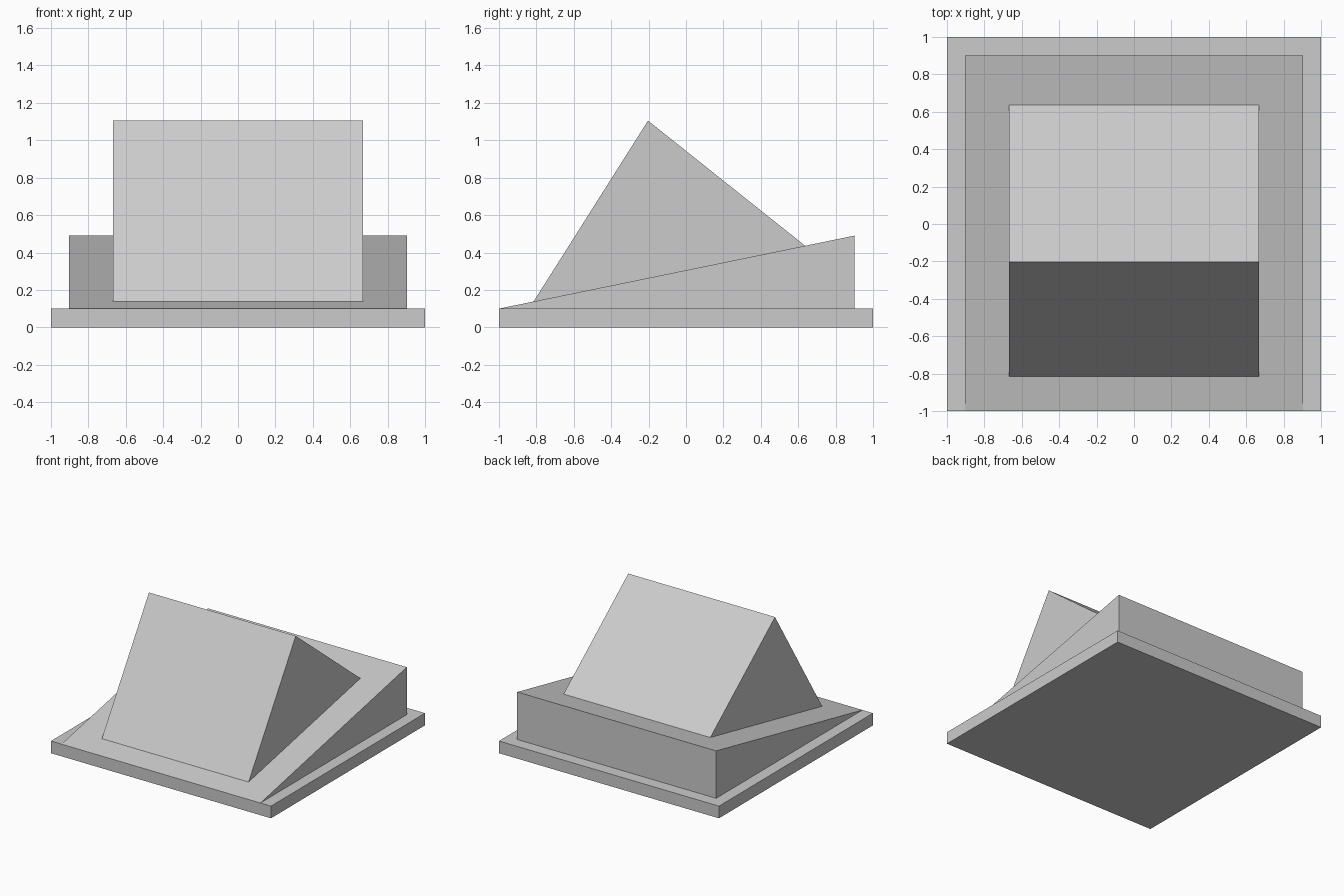
import bpy

# Remove the default object
cube = bpy.data.objects.get("Cube")
if cube:
    bpy.data.objects.remove(cube, do_unlink=True)

# Single flat material
grey = bpy.data.materials.new("light_grey")
grey.use_nodes = True
COLOUR = (0.6, 0.6, 0.6, 1)
grey.diffuse_color = COLOUR
grey.node_tree.nodes["Principled BSDF"].inputs["Base Color"].default_value = COLOUR


def extrude_profile(name, half_width, profile):
    """Solid from a (y, z) profile, listed counter-clockwise seen from +x."""
    n = len(profile)
    verts = [(x, y, z) for x in (-half_width, half_width) for y, z in profile]
    faces = [tuple(reversed(range(n))), tuple(range(n, 2 * n))]
    for i in range(n):
        j = (i + 1) % n
        faces.append((i, j, n + j, n + i))
    mesh = bpy.data.meshes.new(name)
    mesh.from_pydata(verts, [], faces)
    mesh.materials.append(grey)
    obj = bpy.data.objects.new(name, mesh)
    bpy.context.collection.objects.link(obj)
    return obj


BASE_TOP = 0.1
WEDGE_BACK, WEDGE_TOP = 0.9, 0.49


def slope(y):
    """Height of the wedge's sloping top."""
    return BASE_TOP + (y + 1) * (WEDGE_TOP - BASE_TOP) / (WEDGE_BACK + 1)


# Square base plate
extrude_profile("base_plate", 1, [(-1, 0), (1, 0), (1, BASE_TOP), (-1, BASE_TOP)])

# Sloping wedge on the plate
extrude_profile("wedge", 0.904, [(-1, BASE_TOP), (WEDGE_BACK, BASE_TOP), (WEDGE_BACK, WEDGE_TOP)])

# Triangular prism resting on the slope
front, back = -0.815, 0.637
extrude_profile("roof_prism", 0.667, [(front, slope(front)), (back, slope(back)), (-0.203, 1.105)])
